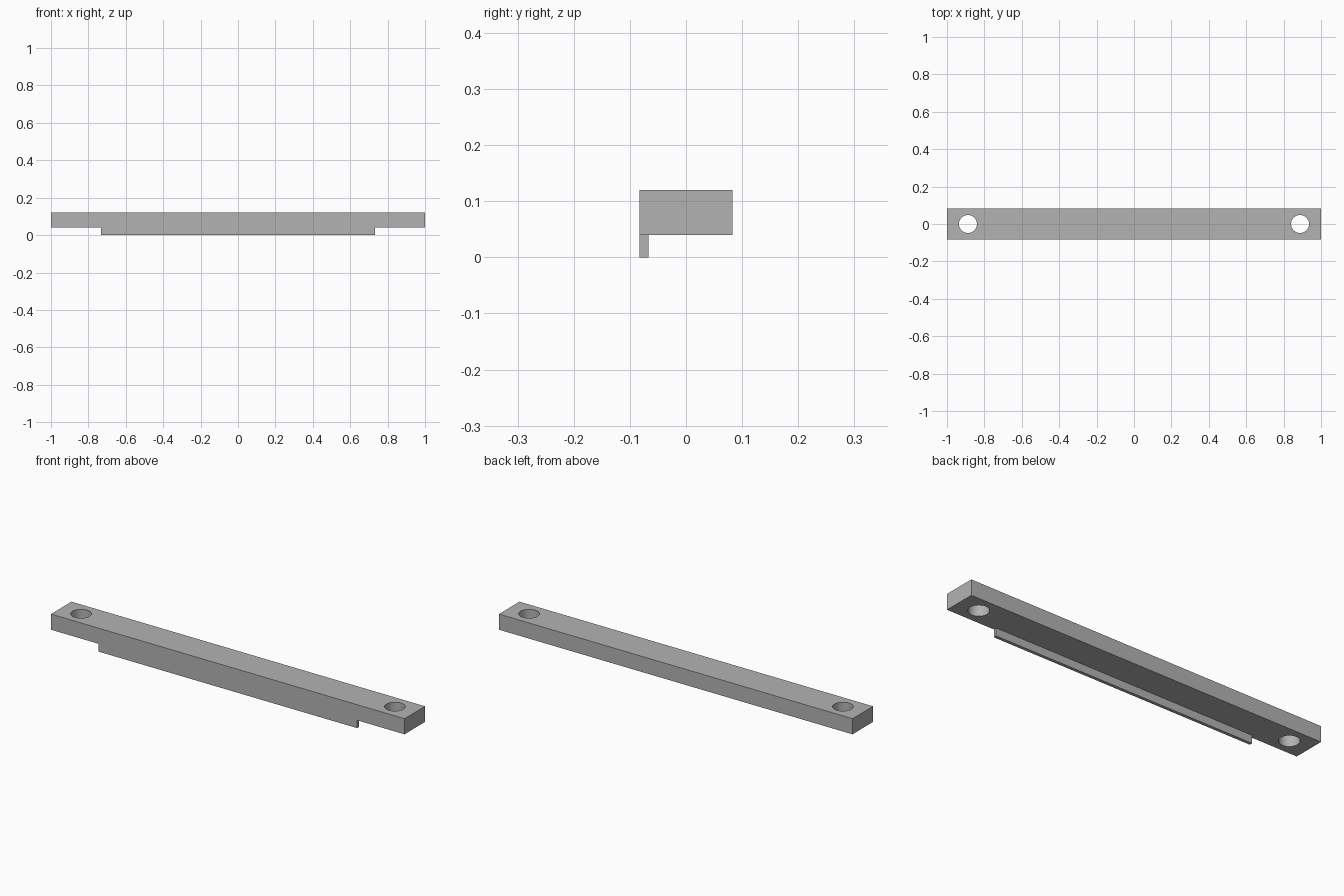
import bpy, bmesh
from math import radians
from mathutils import Matrix

if "Cube" in bpy.data.objects:
    bpy.data.objects.remove(bpy.data.objects["Cube"], do_unlink=True)

LENGTH, DEPTH = 2.0, 0.166
BAR_BOTTOM, BAR_TOP = 0.04, 0.12
LIP_LENGTH, LIP_DEPTH = 1.464, 0.016
HOLE_X, HOLE_RADIUS = 0.888, 0.048

grey = bpy.data.materials.new("light_grey")
grey.use_nodes = True
colour = (0.45, 0.45, 0.45, 1)
grey.diffuse_color = colour
grey.node_tree.nodes["Principled BSDF"].inputs["Base Color"].default_value = colour


def finish(name, bm):
    mesh = bpy.data.meshes.new(name)
    bm.to_mesh(mesh)
    bm.free()
    mesh.materials.append(grey)
    obj = bpy.data.objects.new(name, mesh)
    bpy.context.collection.objects.link(obj)
    return obj


def box(name, low, high):
    size = [h - l for l, h in zip(low, high)]
    centre = [(h + l) / 2 for l, h in zip(low, high)]
    bm = bmesh.new()
    bmesh.ops.create_cube(bm, size=1, matrix=Matrix.LocRotScale(centre, None, size))
    return finish(name, bm)


def combine(target, tool, operation):
    mod = target.modifiers.new(tool.name, "BOOLEAN")
    mod.operation, mod.solver, mod.object = operation, "EXACT", tool
    bpy.context.view_layer.objects.active = target
    bpy.ops.object.modifier_apply(modifier=mod.name)
    bpy.data.objects.remove(tool, do_unlink=True)


# Main bar
front = -DEPTH / 2
bar = box("mounting_bar", (-LENGTH / 2, front, BAR_BOTTOM), (LENGTH / 2, -front, BAR_TOP))

# Thin lip hanging flush with the front face
lip = box("front_lip", (-LIP_LENGTH / 2, front, 0),
          (LIP_LENGTH / 2, front + LIP_DEPTH, BAR_BOTTOM + 0.02))
combine(bar, lip, "UNION")

# Round screw holes through both ends
for side in (-1, 1):
    bm = bmesh.new()
    bmesh.ops.create_cone(bm, cap_ends=True, segments=48, radius1=HOLE_RADIUS,
                          radius2=HOLE_RADIUS, depth=0.4,
                          matrix=Matrix.Translation((side * HOLE_X, 0, BAR_TOP)))
    cutter = finish("hole_cutter", bm)
    cutter.hide_render = True
    combine(bar, cutter, "DIFFERENCE")

# Smooth hole walls, sharp box edges
bpy.ops.object.select_all(action="DESELECT")
bar.select_set(True)
bpy.context.view_layer.objects.active = bar
bpy.ops.object.shade_smooth_by_angle(angle=radians(30))
